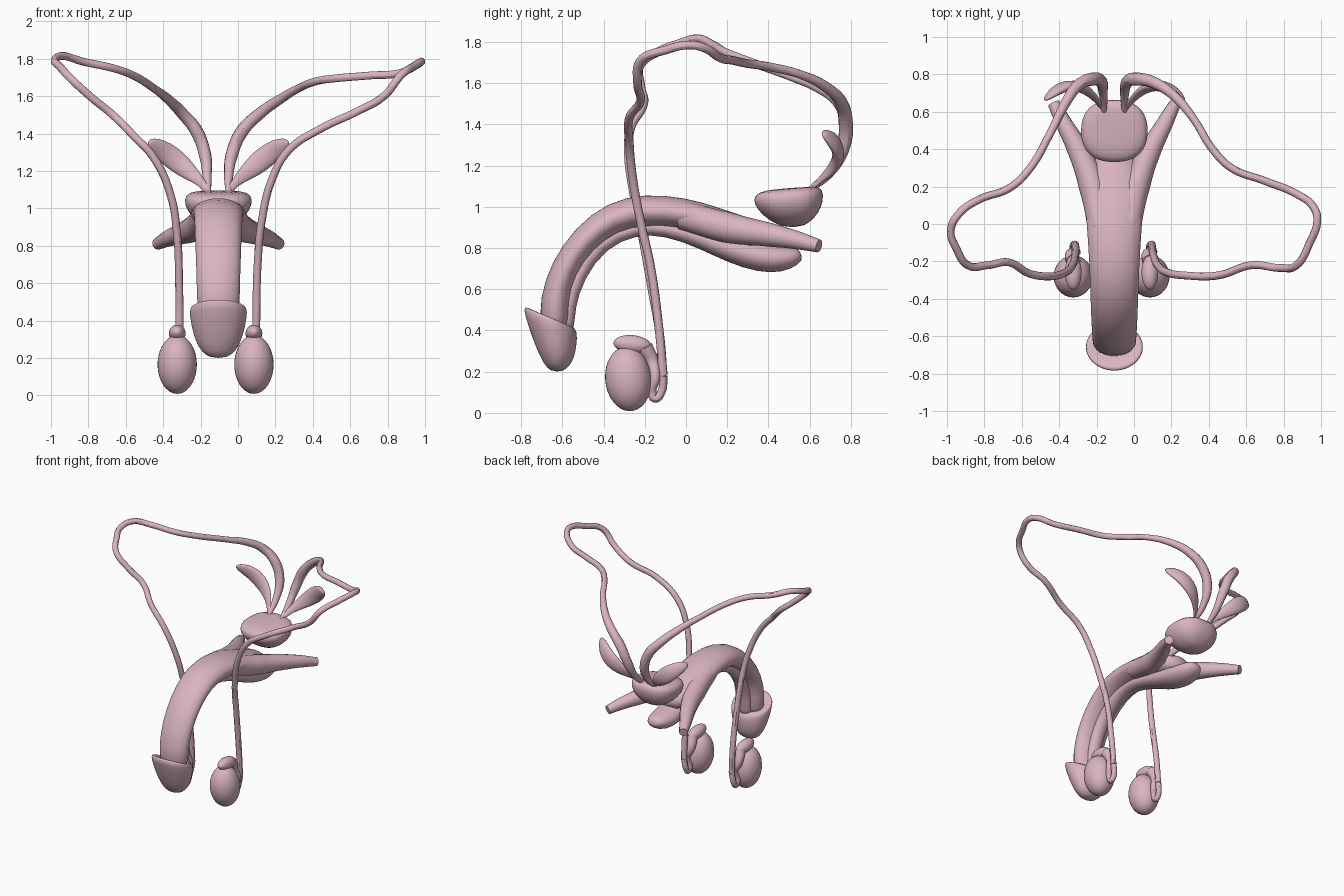
import bpy
import bmesh
import math
from mathutils import Vector

MID = -0.105  # x of the symmetry plane of the central organs

cube = bpy.data.objects.get("Cube")
if cube:
    bpy.data.objects.remove(cube, do_unlink=True)

tissue = bpy.data.materials.new("tissue_pink")
tissue.use_nodes = True
colour = (0.70, 0.46, 0.53, 1.0)
tissue.diffuse_color = colour
tissue.node_tree.nodes["Principled BSDF"].inputs["Base Color"].default_value = colour


def loft(name, rings, power=1.0, segments=24):
    """Skin a closed body over rings given as (centre, half axis, half axis)."""
    bm = bmesh.new()
    loops = []
    for centre, a, b in rings:
        loop = []
        for i in range(segments):
            angle = math.tau * i / segments
            c, s = math.cos(angle), math.sin(angle)
            c = math.copysign(abs(c) ** power, c)
            s = math.copysign(abs(s) ** power, s)
            loop.append(bm.verts.new(centre + a * c + b * s))
        loops.append(loop)
    for low, high in zip(loops, loops[1:]):
        for i in range(segments):
            j = (i + 1) % segments
            bm.faces.new((low[i], low[j], high[j], high[i]))
    bm.faces.new(loops[0])
    bm.faces.new(loops[-1])
    bmesh.ops.recalc_face_normals(bm, faces=bm.faces)
    for face in bm.faces:
        face.smooth = True
    mesh = bpy.data.meshes.new(name)
    bm.to_mesh(mesh)
    bm.free()
    mesh.materials.append(tissue)
    obj = bpy.data.objects.new(name, mesh)
    bpy.context.collection.objects.link(obj)
    obj.modifiers.new("smooth_surface", "SUBSURF").levels = 1
    return obj


def central_body(name, sections, power=1.0):
    """Loft across the symmetry plane; a section is y, z, y, z, half width."""
    rings = []
    for y0, z0, y1, z1, half_width in sections:
        p, q = Vector((MID, y0, z0)), Vector((MID, y1, z1))
        rings.append(((p + q) / 2, Vector((half_width, 0, 0)), (p - q) / 2))
    return loft(name, rings, power)


def tube(name, points, radii):
    """Round tube along a smooth path with a radius at each point."""
    curve = bpy.data.curves.new(name, "CURVE")
    curve.dimensions = "3D"
    curve.bevel_depth = 1.0
    curve.bevel_resolution = 4
    curve.resolution_u = 8
    curve.use_fill_caps = True
    spline = curve.splines.new("BEZIER")
    spline.bezier_points.add(len(points) - 1)
    for knot, point, radius in zip(spline.bezier_points, points, radii):
        knot.co = point
        knot.radius = radius
        knot.handle_left_type = knot.handle_right_type = "AUTO"
    curve.materials.append(tissue)
    obj = bpy.data.objects.new(name, curve)
    bpy.context.collection.objects.link(obj)
    bpy.ops.object.select_all(action="DESELECT")
    obj.select_set(True)
    bpy.context.view_layer.objects.active = obj
    bpy.ops.object.convert(target="MESH")
    bpy.ops.object.shade_smooth_by_angle()
    return obj


def ellipsoid(name, centre, size, tilt=0.0):
    bpy.ops.mesh.primitive_uv_sphere_add(segments=32, ring_count=20, radius=1, location=centre)
    obj = bpy.context.object
    obj.name = name
    obj.scale = size
    obj.rotation_euler.x = tilt
    obj.data.materials.append(tissue)
    bpy.ops.object.shade_smooth()
    return obj


# Arched upper shaft
central_body("shaft", [
    (-.71, .40, -.56, .36, .115), (-.71, .56, -.57, .54, .115),
    (-.655, .73, -.535, .67, .12), (-.54, .90, -.45, .79, .125),
    (-.38, 1.025, -.33, .88, .13), (-.20, 1.065, -.20, .905, .135),
    (0, 1.045, -.02, .90, .148), (.15, 1.0, .12, .85, .16),
    (.28, .955, .25, .80, .15), (.42, .91, .38, .78, .09)])

# Lower column, swelling into the bulb at the back
central_body("lower_column", [
    (-.62, .38, -.54, .38, .05), (-.62, .50, -.54, .51, .05),
    (-.57, .68, -.495, .65, .05), (-.46, .86, -.39, .80, .05),
    (-.25, .95, -.24, .865, .055), (-.08, .94, -.10, .86, .06),
    (.08, .90, .06, .80, .075), (.22, .86, .20, .73, .095),
    (.36, .83, .35, .68, .105), (.47, .81, .47, .68, .095),
    (.54, .80, .55, .72, .06), (.555, .78, .565, .75, .025)])

# Flared rounded tip
central_body("shaft_tip", [
    (-.72, .47, -.57, .42, .11), (-.765, .515, -.55, .42, .145),
    (-.795, .515, -.525, .395, .158), (-.765, .42, -.53, .33, .146),
    (-.73, .32, -.54, .27, .125), (-.69, .235, -.565, .225, .09),
    (-.655, .20, -.60, .20, .04)])

# Bowl shaped gland
central_body("gland", [
    (.47, .90, .57, .90, .05), (.40, .935, .63, .95, .13),
    (.345, .985, .66, 1.0, .172), (.322, 1.035, .67, 1.06, .185),
    (.345, 1.07, .655, 1.097, .165), (.42, 1.085, .60, 1.098, .09)], power=0.85)

leaf = [(.05, .60, 1.08), (.09, .66, 1.14), (.15, .72, 1.19), (.22, .745, 1.25),
        (.29, .73, 1.305), (.34, .69, 1.34), (.375, .66, 1.36)]
leaf_widths = [.015, .022, .045, .062, .058, .042, .015]
crus = [(.07, -.02, .96), (.115, .2, .90), (.195, .4, .865), (.265, .53, .84), (.325, .645, .81)]

for side, sign in (("left", 1), ("right", -1)):
    # Diverging rear legs of the shaft
    path = [Vector((MID + sign * x, y, z)) for x, y, z in crus]
    tube(side + "_rear_leg", path, [.07, .075, .058, .045, .032])

    # Leaf shaped vesicles
    path = [Vector((MID + sign * x, y, z)) for x, y, z in leaf]
    rings = []
    for i, width in enumerate(leaf_widths):
        along = (path[min(i + 1, len(path) - 1)] - path[max(i - 1, 0)]).normalized()
        across = along.cross(Vector((0, 1, 0))).normalized()
        rings.append((path[i], across * width, along.cross(across) * width * 0.5))
    loft(side + "_vesicle", rings, segments=16)

    # Oval glands with their caps and rear ducts
    x = -.12 + sign * .205
    ellipsoid(side + "_oval_gland", (x, -.28, .165), (.105, .112, .157), .1)
    ellipsoid(side + "_oval_cap", (x, -.26, .332), (.045, .092, .045), -.1)
    tube(side + "_cap_tail",
         [(x, -.20, .32), (x - .01, -.165, .25), (x + .015, -.15, .17),
          (x, -.165, .10), (x, -.15, .07), (x, -.12, .10), (x + .01, -.11, .18)],
         [.04, .034, .025, .022, .02, .02, .021])


def duct(name, points):
    """Long duct, thickest just above the bowl shaped gland."""
    radii = [.015, .024, .033, .035, .031, .026] + [.021] * (len(points) - 6)
    tube(name, points, radii)


# Long looping ducts
duct("left_duct", [
    (-.05, .60, 1.08), (-.05, .70, 1.17), (-.035, .76, 1.28), (.02, .775, 1.41),
    (.12, .75, 1.51), (.22, .68, 1.58), (.32, .56, 1.64), (.42, .40, 1.68),
    (.52, .30, 1.695), (.70, .23, 1.71), (.87, .16, 1.725), (.96, .09, 1.77),
    (.98, .02, 1.785), (.94, -.10, 1.76), (.87, -.22, 1.71), (.78, -.235, 1.60),
    (.63, -.22, 1.515), (.45, -.275, 1.43), (.27, -.275, 1.31), (.18, -.26, 1.15),
    (.13, -.225, .95), (.105, -.17, .70), (.098, -.13, .40), (.095, -.11, .18)])
duct("right_duct", [
    (-.16, .60, 1.08), (-.165, .70, 1.17), (-.175, .76, 1.28), (-.22, .775, 1.41),
    (-.30, .74, 1.51), (-.37, .64, 1.58), (-.44, .50, 1.635), (-.57, .28, 1.715),
    (-.67, .19, 1.75), (-.83, .13, 1.785), (-.94, .05, 1.815), (-.98, -.04, 1.79),
    (-.95, -.13, 1.755), (-.89, -.22, 1.69), (-.78, -.22, 1.59), (-.67, -.205, 1.50),
    (-.56, -.265, 1.39), (-.45, -.28, 1.27), (-.36, -.255, 1.07), (-.325, -.21, .85),
    (-.315, -.165, .60), (-.313, -.13, .40), (-.315, -.11, .18)])
